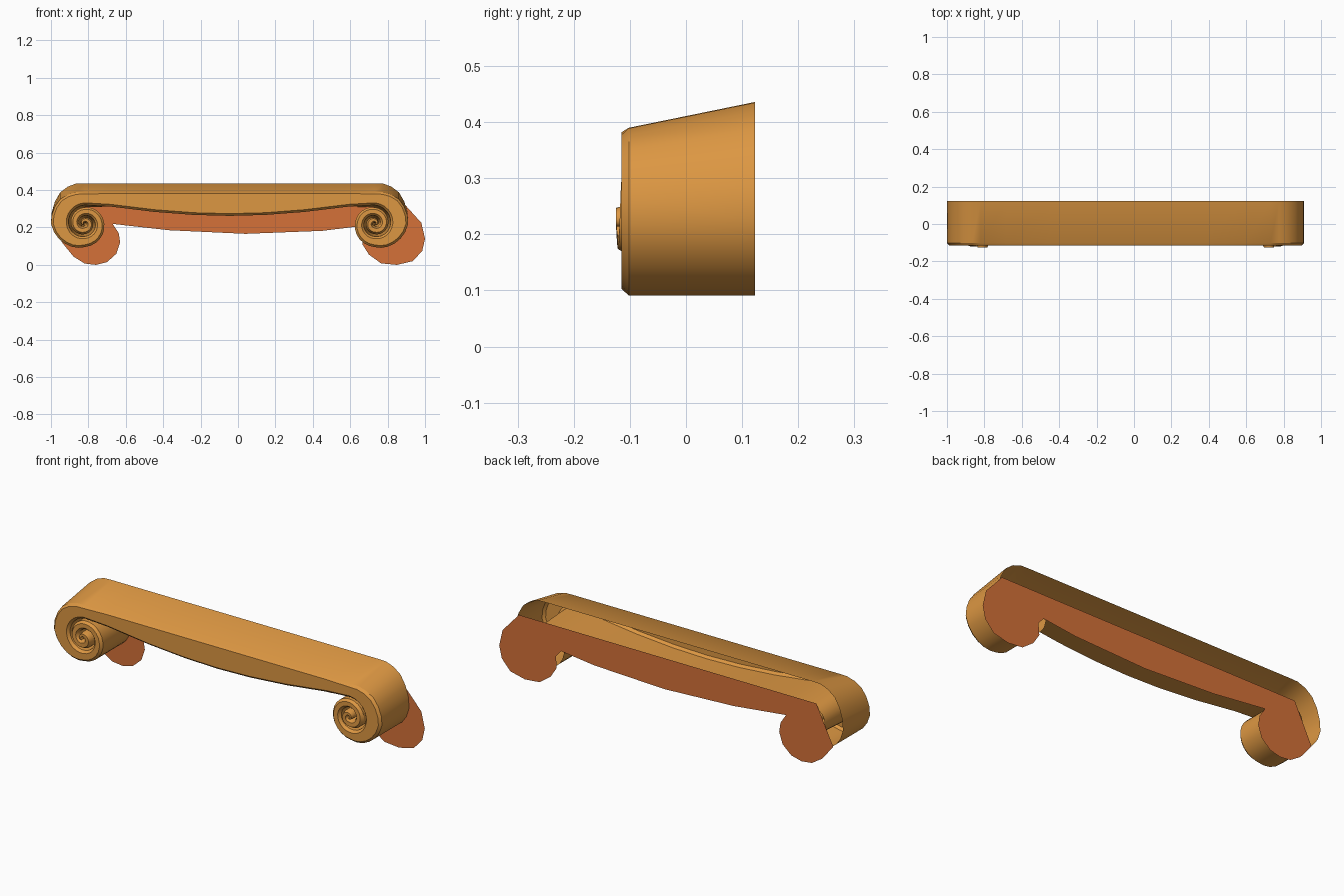
import bpy, bmesh, math

if "Cube" in bpy.data.objects:
    bpy.data.objects.remove(bpy.data.objects["Cube"])

def material(name, col):
    m = bpy.data.materials.new(name)
    m.diffuse_color = (*col, 1)
    m.use_nodes = True
    m.node_tree.nodes["Principled BSDF"].inputs["Base Color"].default_value = m.diffuse_color
    return m

gold = material("warm gold", (0.72, 0.31, 0.055))
rust = material("rust orange", (0.66, 0.165, 0.04))

def finish(bm, name, mat):
    me = bpy.data.meshes.new(name)
    bm.to_mesh(me)
    bm.free()
    ob = bpy.data.objects.new(name, me)
    bpy.context.collection.objects.link(ob)
    me.materials.append(mat)
    return ob

def lerp_table(table, t):
    if t <= table[0][0]:
        return table[0][1]
    for (a, va), (b, vb) in zip(table, table[1:]):
        if t <= b:
            return va + (vb - va) * (t - a) / (b - a)
    return table[-1][1]

MID = -0.045                 # symmetry line of the scroll
CU, CZ = 0.775, 0.22         # volute centre, measured from the symmetry line
BACK, RIM, FRONT = 0.123, -0.102, -0.115
RADIUS = [(90, .17), (135, .185), (180, .18), (225, .15), (270, .125), (360, .105),
          (450, .088), (540, .074), (630, .056), (720, .045), (810, .033),
          (900, .02), (990, 0)]

def clamp(v):
    return max(0, min(1, v))

def polar(r, deg):
    a = math.radians(deg)
    return CU - r * math.cos(a), CZ + r * math.sin(a)

def raised(p):
    # the top of the scroll rises towards the back
    return p[0], p[1] + 0.046 * clamp((p[1] - 0.2) / 0.19)

def section(o, o_in, i_in, i, i_back, front, o_back):
    pts = [(o_back, BACK), (o, RIM), (o_in, front), (i_in, front), (i, RIM), (i_back, BACK - .003)]
    return [(p[0], y, p[1]) for p, y in pts]

def stations():
    rows = []
    # straight band with a sagging lower edge
    for u, z in ((0, .262), (.19, .267), (.4, .283), (.64, .312)):
        o = (u, .39)
        rows.append(section(o, (u, .382), (u, z + .012), (u, z), (u, z), FRONT, raised(o)))
    # volute, narrowing to a raised eye
    for d in range(90, 991, 15):
        ro, ri = lerp_table(RADIUS, d), lerp_table(RADIUS, d + 360)
        w = ro - ri
        g = min(.012, w * .2)
        o = polar(ro, d)
        ob = raised(o) if d <= 270 else o
        front = FRONT - .01 * clamp((d - 450) / 270)
        rows.append(section(o, polar(ro - g, d), polar(ri + 2 * g, d), polar(ri + g, d),
                            polar(ri, d), front, ob))
    return rows

# scroll: a band with a spiral at each end
bm = bmesh.new()
for side in (-1, 1):
    prev = None
    for row in stations():
        cur = [bm.verts.new((MID + side * u, y, z)) for u, y, z in row]
        if prev:
            for k in range(5):
                q = [prev[k], prev[k + 1], cur[k + 1], cur[k]]
                bm.faces.new(q if side < 0 else q[::-1])
        prev = cur
bmesh.ops.remove_doubles(bm, verts=bm.verts, dist=0.0001)
bmesh.ops.dissolve_degenerate(bm, edges=bm.edges, dist=0.00005)
for f in bm.faces:
    f.normal_update()
# make the top face up
tops = [f for f in bm.faces if abs(f.normal.z) > .9 and f.calc_center_median().z > .4]
if tops and sum(f.normal.z for f in tops) < 0:
    bmesh.ops.reverse_faces(bm, faces=bm.faces)
scroll = finish(bm, "scroll", gold)
bpy.context.view_layer.objects.active = scroll
scroll.select_set(True)
bpy.ops.object.shade_smooth_by_angle(angle=math.radians(30))

# flat backing plate, shifted sideways and down behind the scroll
outline = [(-.846, .327), (.885, .33), (.98, .225), (1, .14), (.985, .075), (.935, .02),
           (.85, 0), (.765, .008), (.7, .055), (.665, .11), (.67, .17), (.64, .205),
           (.45, .182), (.04, .166), (-.365, .185), (-.67, .219), (-.638, .17), (-.63, .12),
           (-.65, .06), (-.7, .015), (-.76, 0), (-.82, .007), (-.88, .045), (-.945, .125)]
bm = bmesh.new()
face = bm.faces.new([bm.verts.new((x, .125, z)) for x, z in outline])
face.normal_update()
if face.normal.y < 0:
    face.normal_flip()
finish(bm, "backing_plate", rust)
